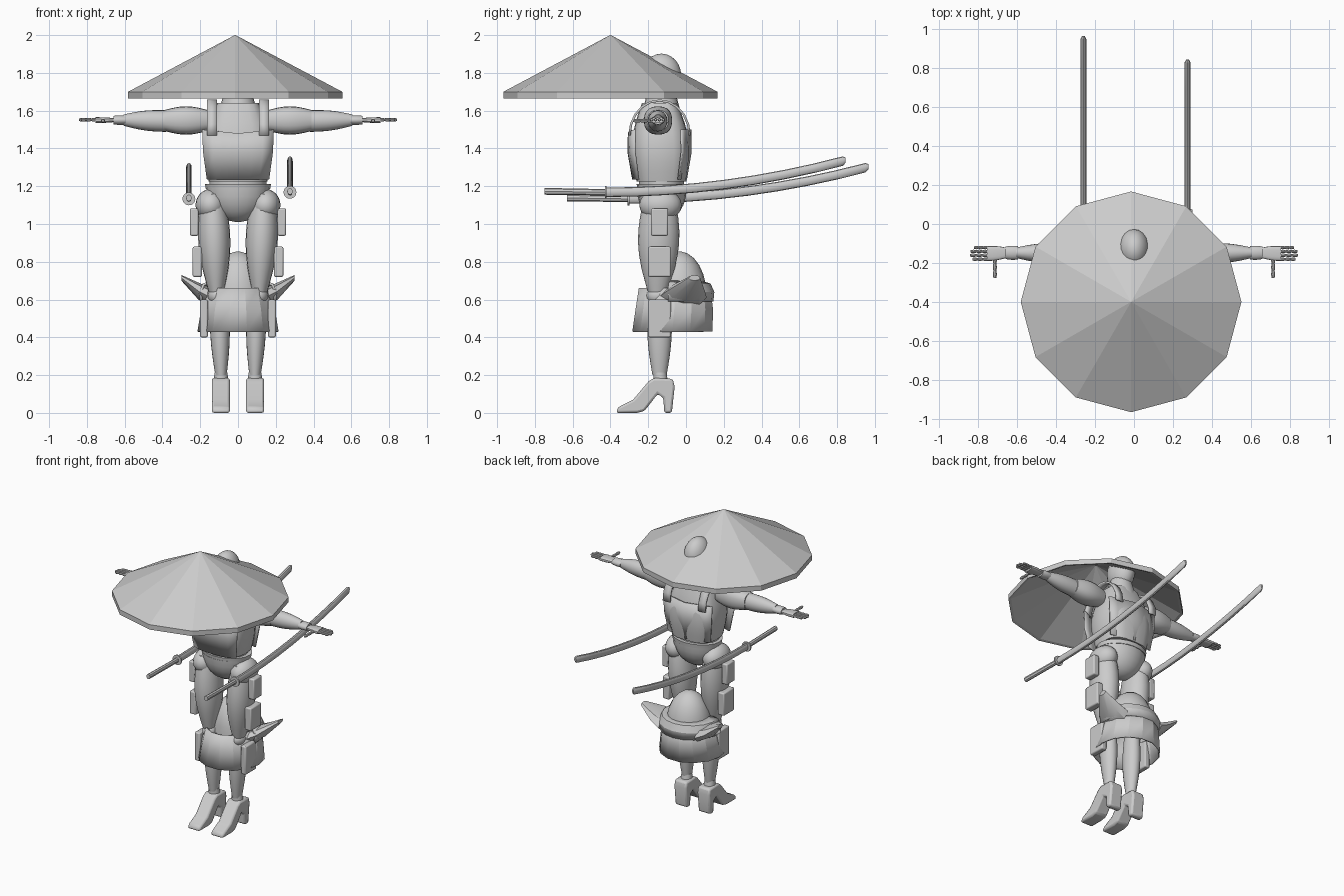
import bpy, bmesh, math
from mathutils import Vector

if "Cube" in bpy.data.objects:
    bpy.data.objects.remove(bpy.data.objects["Cube"])

GREY = (.6, .6, .6, 1)
mat = bpy.data.materials.new("plain grey")
mat.use_nodes = True
mat.diffuse_color = GREY
mat.node_tree.nodes["Principled BSDF"].inputs["Base Color"].default_value = GREY


def finish(name, bm, mirror=False, thick=0, bevel=0, angle=32):
    """Turn a bmesh into an object, smooth where the surface is soft."""
    bmesh.ops.recalc_face_normals(bm, faces=bm.faces)
    for face in bm.faces:
        face.smooth = True
    for edge in bm.edges:
        edge.smooth = edge.calc_face_angle(0) < math.radians(angle)
    mesh = bpy.data.meshes.new(name)
    bm.to_mesh(mesh)
    bm.free()
    mesh.materials.append(mat)
    ob = bpy.data.objects.new(name, mesh)
    bpy.context.collection.objects.link(ob)
    if thick:
        ob.modifiers.new("thickness", "SOLIDIFY").thickness = thick
    if bevel:
        rounding = ob.modifiers.new("bevel", "BEVEL")
        rounding.width, rounding.segments = bevel, 2
    if mirror:
        ob.modifiers.new("mirror", "MIRROR")


def skin(bm, rows, closed):
    """Join neighbouring rows of vertices with quads."""
    for low, high in zip(rows, rows[1:]):
        count = len(low)
        for i in range(count if closed else count - 1):
            j = (i + 1) % count
            bm.faces.new((low[i], low[j], high[j], high[i]))


def loft(name, stations, axis="z", sides=20, power=2, caps=True, **options):
    """Rings (position, two centre values, two radii) along an axis."""
    bm = bmesh.new()
    rings = []
    for t, centre_a, centre_b, radius_a, radius_b in stations:
        ring = []
        for i in range(sides):
            turn = math.tau * i / sides
            c, s = math.cos(turn), math.sin(turn)
            a = centre_a + radius_a * math.copysign(abs(c) ** (2 / power), c)
            b = centre_b + radius_b * math.copysign(abs(s) ** (2 / power), s)
            place = {"x": (t, a, b), "y": (a, t, b), "z": (a, b, t)}[axis]
            ring.append(bm.verts.new(place))
        rings.append(ring)
    skin(bm, rings, True)
    if caps:
        bm.faces.new(rings[0])
        bm.faces.new(rings[-1])
    finish(name, bm, **options)


def limb(name, axis, start, end, radii, bulge=0, depth=1, steps=8, **options):
    """A tapered shaft that swells in the middle."""
    index = "xyz".index(axis)
    stations = []
    for i in range(steps + 1):
        t = i / steps
        point = list(Vector(start).lerp(Vector(end), t))
        along = point.pop(index)
        r = radii[0] + (radii[1] - radii[0]) * t + bulge * math.sin(math.pi * t)
        stations.append((along, *point, r, r * depth))
    loft(name, stations, axis, **options)


def dome(name, centre, radii, height, steps=6):
    """Half an ellipsoid, hanging down when the height is negative."""
    x, y, z = centre
    turns = [math.pi / 2 * i / (steps + .2) for i in range(steps + 1)]
    loft(name, [(z + height * math.sin(a), x, y, radii[0] * math.cos(a),
                 radii[1] * math.cos(a)) for a in turns])


def sheet(name, rows, **options):
    bm = bmesh.new()
    skin(bm, [[bm.verts.new(p) for p in row] for row in rows], False)
    finish(name, bm, **options)


def box(name, centre, size, **options):
    bm = bmesh.new()
    bmesh.ops.create_cube(bm, size=1)
    for v in bm.verts:
        v.co = Vector(centre) + v.co * Vector(size)
    finish(name, bm, **options)


def ellipsoid(name, centre, radii, **options):
    bm = bmesh.new()
    bmesh.ops.create_uvsphere(bm, u_segments=20, v_segments=12, radius=1)
    for v in bm.verts:
        v.co = Vector(centre) + v.co * Vector(radii)
    finish(name, bm, **options)


# Wide straw hat, hollow underneath
loft("straw_hat", [(z, -.015, -.4, r, r) for z, r in
     ((1.97, .002), (1.67, .55), (1.665, .567), (1.7, .567), (2, .002))],
     sides=12, angle=10)

# Head, neck and torso
ellipsoid("head", (0, -.13, 1.785), (.08, .105, .117))
limb("neck", "z", (0, -.13, 1.6), (0, -.13, 1.75), (.1, .06))
limb("torso", "z", (0, -.13, 1.225), (0, -.14, 1.64), (.155, .11),
     bulge=.045, depth=.85, power=3)

# Chest and back plates, the back one with a centre ridge
for name, side, bend, curve, dip in (("chest_plate", -1, .2, 3, .02),
                                     ("back_plate", 1, .28, 1, 0)):
    rows = []
    for z, width, reach, drop in ((1.235, .165, .145, 0), (1.38, .185, .17, 0),
                                  (1.5, .19, .168, dip)):
        rows.append([(u * width, -.14 + side * reach * (1 - bend * abs(u) ** curve),
                      z - drop * (1 - abs(u))) for u in (-1, -.7, -.4, 0, .4, .7, 1)])
    sheet(name, rows, thick=.01)

# Straps arching over the shoulders
arch = [math.pi * i / 10 for i in range(11)]
sheet("shoulder_straps", [[(x, -.14 + .165 * math.cos(a), 1.47 + .19 * math.sin(a))
                           for a in arch] for x in (.11, .165)], mirror=True, thick=.012)

# Hips
limb("waist", "z", (0, -.13, 1.18), (0, -.13, 1.24), (.15, .15), depth=.8)
limb("belt", "z", (0, -.125, 1.185), (0, -.125, 1.212), (.17, .175), depth=.78, steps=1)
dome("pelvis", (0, -.128, 1.19), (.168, .132), -.18)
ellipsoid("hip_joints", (.145, -.135, 1.1), (.08, .112, .085), mirror=True)

# Legs
limb("thighs", "z", (.135, -.14, 1.16), (.115, -.15, .64), (.06, .04),
     bulge=.035, depth=1.28, mirror=True)
ellipsoid("knees", (.11, -.145, .62), (.05, .065, .05), mirror=True)
limb("calves", "z", (.1, -.14, .62), (.09, -.14, .2), (.045, .03),
     bulge=.014, depth=1.25, mirror=True)
limb("ankle_cuffs", "z", (.09, -.135, .175), (.09, -.138, .215), (.038, .034), mirror=True)

# High heeled shoes, a side profile given width
shoe = ((-.37, 0), (-.36, .03), (-.28, .07), (-.2, .165), (-.17, .185), (-.07, .18),
        (-.06, .14), (-.075, 0), (-.115, 0), (-.12, .08), (-.15, .1), (-.22, .01), (-.26, 0))
bm = bmesh.new()
outline = bm.faces.new([bm.verts.new((.043, y, z)) for y, z in shoe])
moved = bmesh.ops.extrude_face_region(bm, geom=[outline])["geom"]
bmesh.ops.translate(bm, vec=(.095, 0, 0),
                    verts=[g for g in moved if isinstance(g, bmesh.types.BMVert)])
finish("heeled_shoes", bm, mirror=True, bevel=.012)

# Plates on the outside of the legs
for name, centre, size in (("upper_leg_plates", (.232, -.14, 1.01), (.045, .09, .145)),
                           ("middle_leg_plates", (.215, -.14, .8), (.05, .12, .16)),
                           ("lower_leg_plates", (.18, -.14, .5), (.04, .12, .2)),
                           ("plate_mounts", (.19, -.14, 1), (.06, .05, .08))):
    box(name, centre, size, mirror=True, bevel=.008)

# Helmet slung at the knees: neck guard, dome, visor and wings
loft("helmet_guard", [(.43, 0, -.072, .215, .218), (.55, 0, -.062, .195, .21),
                      (.66, 0, -.06, .165, .195)], sides=14, caps=False,
     thick=.01, angle=10)
dome("helmet_dome", (0, -.035, .62), (.15, .145), .235)
fan = [math.radians(a) for a in range(-10, 191, 20)]
sheet("helmet_visor", [[(r * math.cos(a), -.06 + r * math.sin(a), z) for a in fan]
                       for r, z in ((.14, .7), (.19, .685), (.21, .64), (.205, .59))],
      thick=.015, angle=25)
loft("helmet_wings", [(.14, -.02, .61, .13, .05), (.21, 0, .645, .1, .045),
                      (.3, .045, .715, .03, .015)], axis="x", sides=8, mirror=True)

# Arms held straight out
limb("upper_arms", "x", (.16, -.148, 1.548), (.39, -.148, 1.548), (.055, .055),
     bulge=.02, power=2.4, mirror=True)
limb("forearms", "x", (.38, -.15, 1.545), (.605, -.148, 1.55), (.052, .027),
     bulge=.008, depth=1.1, mirror=True)
limb("wrist_cuffs", "x", (.595, -.148, 1.55), (.66, -.148, 1.55), (.034, .032),
     bulge=.003, depth=.7, mirror=True)

# Hands with three joints to each finger and thumb
limb("palms", "x", (.655, -.148, 1.55), (.755, -.152, 1.55), (.026, .038),
     bulge=.004, depth=.4, power=3, mirror=True)
for joint in range(3):
    for finger, length in enumerate((.027, .031, .03, .024)):
        start = Vector((.75 + joint * length, -.181 + .02 * finger, 1.552))
        limb(f"finger_{finger}_joint_{joint}", "x", start, start + Vector((length, 0, 0)),
             (.006, .006), bulge=.003, sides=8, steps=4, mirror=True)
    start = Vector((.715, -.17 - .036 * joint, 1.547))
    limb(f"thumb_joint_{joint}", "y", start, start - Vector((0, .036, 0)),
         (.008, .007), bulge=.003, sides=8, steps=4, mirror=True)

# Two sheathed swords, curving up toward the back
for side, x, guard, z in (("left", .275, -.42, 1.168), ("right", -.26, -.3, 1.133)):
    path = [(guard + 1.25 * t, x, z + .165 * t * t, .015, .025)
            for t in (i / 8 for i in range(9))]
    path.append((guard + 1.265, x, z + .17, .007, .014))
    loft(f"{side}_sword_sheath", path, axis="y", sides=12)
    limb(f"{side}_sword_guard", "y", (x, guard - .01, z), (x, guard, z), (.034, .034), steps=1)
    limb(f"{side}_sword_hilt", "y", (x, guard - .33, z + .005), (x, guard, z),
         (.015, .014), depth=1.2, sides=8, steps=1)
